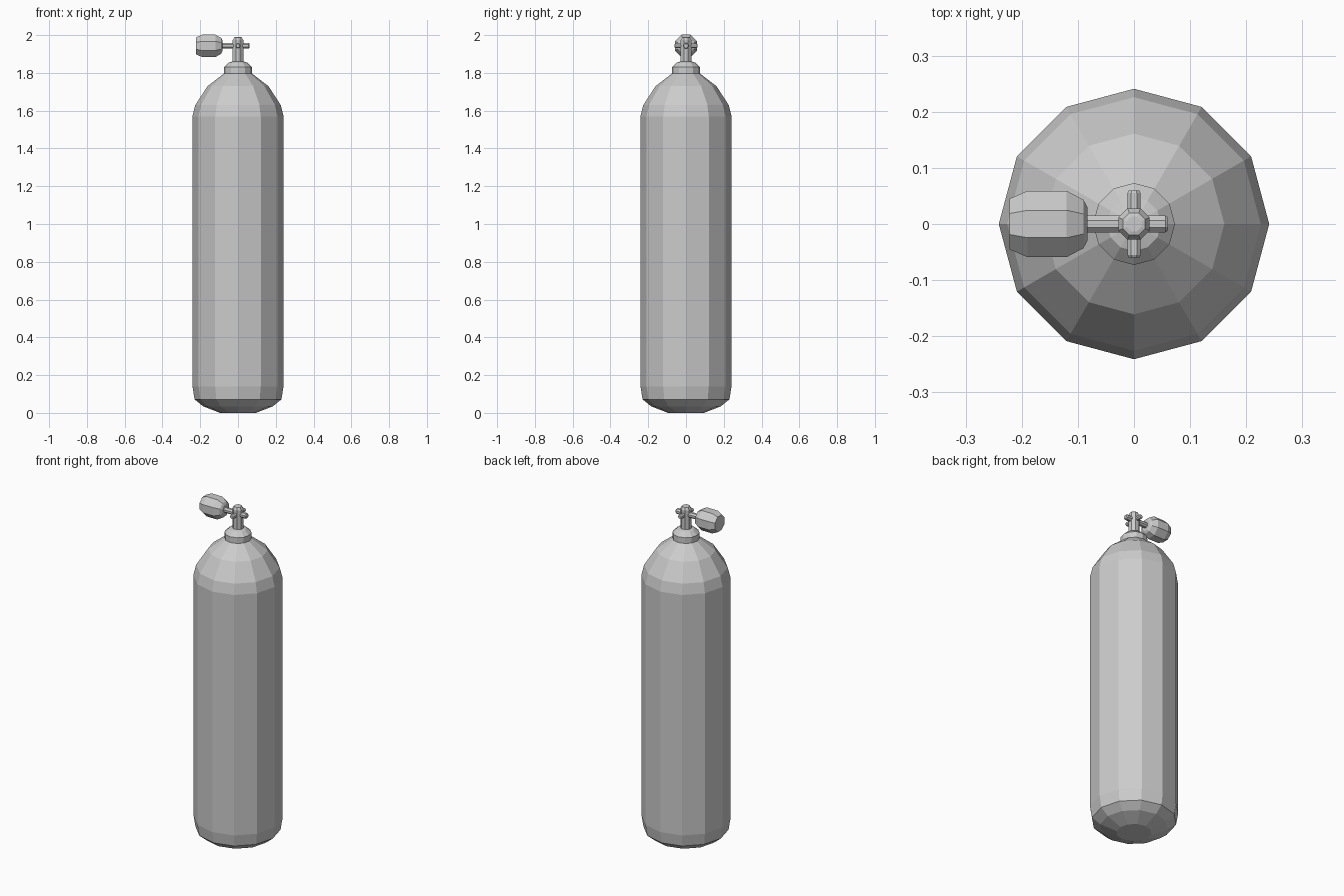
import bpy, bmesh
from math import cos, sin, pi
from mathutils import Matrix, Vector

if "Cube" in bpy.data.objects:
    bpy.data.objects.remove(bpy.data.objects["Cube"])


def lathe(name, profile, sides, axis='Z', origin=(0, 0, 0), flat=False):
    """Closed, flat-faced solid from (radius, height) rings turned round an axis."""
    rot = {'Z': Matrix.Identity(3),
           'X': Matrix.Rotation(pi / 2, 3, 'Y'),
           'Y': Matrix.Rotation(-pi / 2, 3, 'X')}[axis]
    start = pi / sides if flat else 0
    grow = 1 / cos(pi / sides) if flat else 1   # radius measured to the flats
    bm = bmesh.new()
    rings = []
    for r, h in profile:
        ring = []
        for i in range(sides):
            a = start + 2 * pi * i / sides
            p = rot @ Vector((r * grow * cos(a), r * grow * sin(a), h))
            ring.append(bm.verts.new(p + Vector(origin)))
        rings.append(ring)
    for lo, hi in zip(rings, rings[1:]):
        for i in range(sides):
            j = (i + 1) % sides
            bm.faces.new((lo[i], lo[j], hi[j], hi[i]))
    bm.faces.new(rings[0][::-1])
    bm.faces.new(rings[-1])
    bmesh.ops.recalc_face_normals(bm, faces=bm.faces)
    mesh = bpy.data.meshes.new(name)
    bm.to_mesh(mesh)
    bm.free()
    obj = bpy.data.objects.new(name, mesh)
    bpy.context.collection.objects.link(obj)
    return obj


VALVE = (0, 0, 1.943)

# Cylinder body with rounded base and shoulder
lathe("tank_body", [(0.095, 0.0), (0.185, 0.035), (0.23, 0.072), (0.241, 0.14),
                    (0.241, 1.57), (0.226, 1.63), (0.161, 1.73), (0.07, 1.80)], 12)

# Neck collar
lathe("neck_collar", [(0.062, 1.785), (0.073, 1.797), (0.073, 1.832),
                      (0.048, 1.855), (0.03, 1.86)], 12)

# Valve stem with chamfered top
lathe("valve_stem", [(0.028, 1.84), (0.028, 1.973), (0.02, 1.988), (0.013, 1.99)],
      8, flat=True)

# Outlet stubs front and back
lathe("outlet_stubs", [(0.009, -0.06), (0.012, -0.055), (0.012, 0.055), (0.009, 0.06)],
      8, 'Y', VALVE, flat=True)

# Spindle running across the stem to the knob
lathe("knob_spindle", [(0.015, -0.10), (0.015, 0.056), (0.011, 0.061)],
      8, 'X', VALVE, flat=True)

# Hand knob
lathe("hand_knob", [(0.045, -0.222), (0.059, -0.19), (0.059, -0.12),
                    (0.043, -0.09), (0.03, -0.083)], 8, 'X', VALVE, flat=True)
